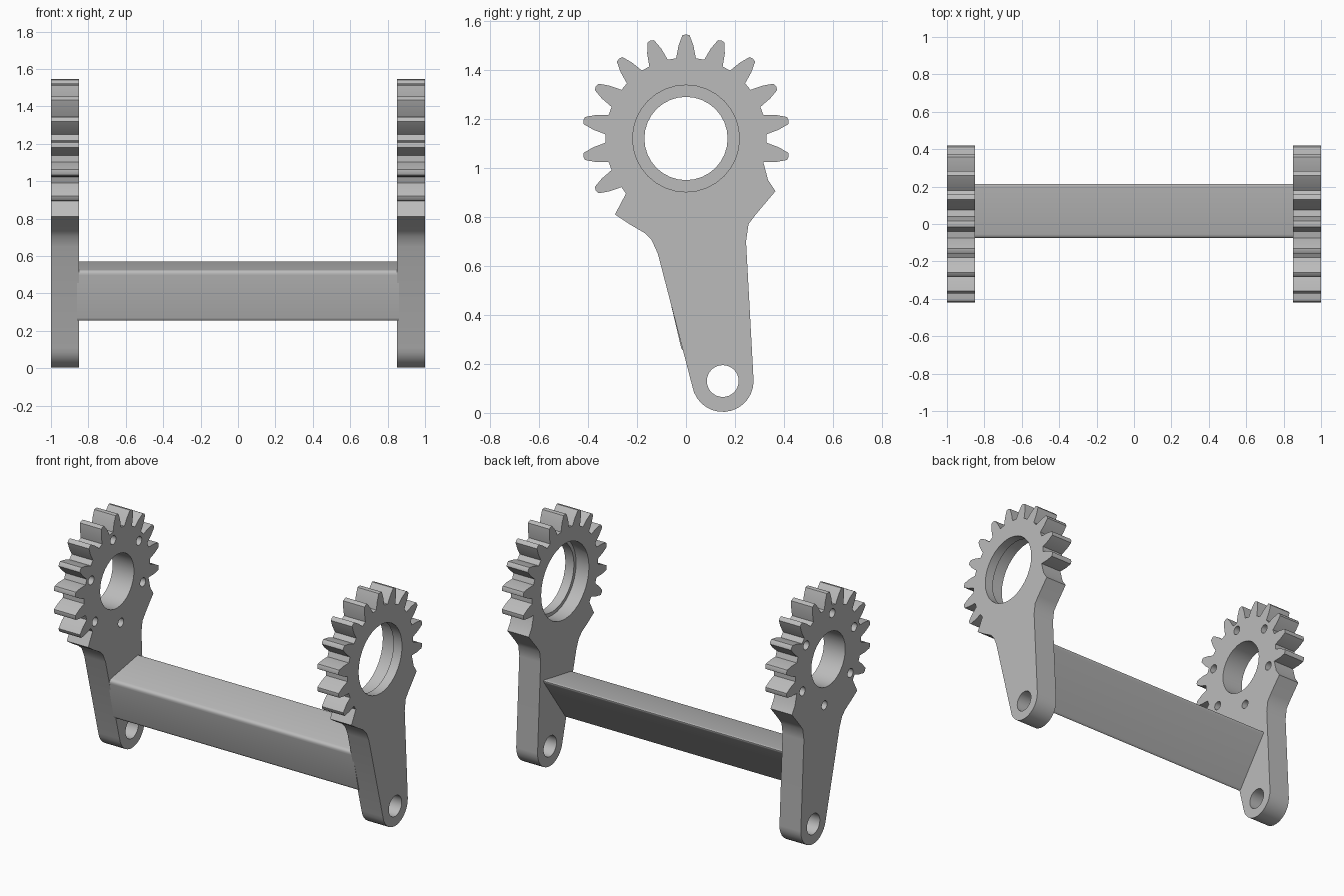
import bpy, bmesh, math
from mathutils import Vector

cube = bpy.data.objects.get("Cube")
if cube:
    bpy.data.objects.remove(cube, do_unlink=True)

grey = bpy.data.materials.new("plain_grey")
grey.use_nodes = True
COLOUR = (0.5, 0.5, 0.5, 1)
grey.diffuse_color = COLOUR
grey.node_tree.nodes["Principled BSDF"].inputs["Base Color"].default_value = COLOUR

GEAR = Vector((0, 1.12))       # gear centre (y, z)
PIN = Vector((0.15, 0.13))     # pivot hole centre (y, z)


def polar(centre, radius, degrees):
    a = math.radians(degrees)
    return centre + Vector((math.cos(a), math.sin(a))) * radius


def prism(name, profile, x0, x1):
    """Extrude a (y, z) profile along x."""
    bm = bmesh.new()
    face = bm.faces.new([bm.verts.new((x0, p[0], p[1])) for p in profile])
    out = bmesh.ops.extrude_face_region(bm, geom=[face])
    moved = [v for v in out["geom"] if isinstance(v, bmesh.types.BMVert)]
    bmesh.ops.translate(bm, verts=moved, vec=(x1 - x0, 0, 0))
    bmesh.ops.recalc_face_normals(bm, faces=bm.faces)
    mesh = bpy.data.meshes.new(name)
    bm.to_mesh(mesh)
    bm.free()
    obj = bpy.data.objects.new(name, mesh)
    bpy.context.collection.objects.link(obj)
    mesh.materials.append(grey)
    return obj


def drill(obj, centre, radius, x0, x1, sides=32):
    """Cut a round hole along x."""
    ring = [polar(centre, radius, 360 * i / sides) for i in range(sides)]
    cutter = prism("hole_cutter", ring, x0, x1)
    cutter.hide_render = True
    mod = obj.modifiers.new("hole", "BOOLEAN")
    mod.operation = "DIFFERENCE"
    mod.solver = "EXACT"
    mod.object = cutter
    bpy.context.view_layer.update()
    result = bpy.data.meshes.new_from_object(
        obj.evaluated_get(bpy.context.evaluated_depsgraph_get()))
    obj.modifiers.clear()
    obj.data = result
    bpy.data.objects.remove(cutter, do_unlink=True)


def smooth(obj):
    bpy.ops.object.select_all(action="DESELECT")
    obj.select_set(True)
    bpy.context.view_layer.objects.active = obj
    bpy.ops.object.shade_smooth_by_angle(angle=math.radians(30))


# Plate outline: rounded foot, back edge, teeth, front edge
outline = [polar(PIN, 0.126, 190 + i * 170 / 14) for i in range(15)]
outline += [Vector(p) for p in ((0.245, 0.7), (0.255, 0.77), (0.285, 0.81),
                                (0.365, 0.905), (0.335, 0.95))]
TOOTH = [(-7, 0.33), (-4.6, 0.38), (-2, 0.422), (0, 0.425),
         (2, 0.422), (4.6, 0.38), (7, 0.33)]
for k in range(12):
    outline += [polar(GEAR, r, -10 + 20 * k + a) for a, r in TOOTH]
outline += [Vector(p) for p in ((-0.245, 0.895), (-0.29, 0.81), (-0.23, 0.77),
                                (-0.17, 0.735), (-0.14, 0.705), (-0.115, 0.65))]

# Left plate: wide bore with a larger recess on its inner side
left_plate = prism("left_gear_plate", outline, 0.85, 1.0)
drill(left_plate, GEAR, 0.218, 0.8, 1.05)
drill(left_plate, GEAR, 0.24, 0.8, 0.94)
drill(left_plate, PIN, 0.065, 0.8, 1.05)

# Right plate: narrow bore with a ring of bolt holes
right_plate = prism("right_gear_plate", outline, -1.0, -0.85)
drill(right_plate, GEAR, 0.17, -1.05, -0.8)
drill(right_plate, PIN, 0.065, -1.05, -0.8)
for k in range(6):
    drill(right_plate, polar(GEAR, 0.28, 38 + 60 * k), 0.028, -1.05, -0.8, 16)

# Triangular crossbar with rounded long edges
corners = [Vector(p) for p in ((-0.08, 0.522), (0.225, 0.575), (-0.015, 0.245))]
section = []
for i, c in enumerate(corners):
    before = c + (corners[i - 1] - c).normalized() * 0.025
    after = c + (corners[(i + 1) % 3] - c).normalized() * 0.025
    for s in range(5):
        t = s / 4
        section.append(before * (1 - t) ** 2 + c * 2 * t * (1 - t) + after * t * t)
crossbar = prism("crossbar", section, -0.86, 0.86)

for part in (left_plate, right_plate, crossbar):
    smooth(part)
